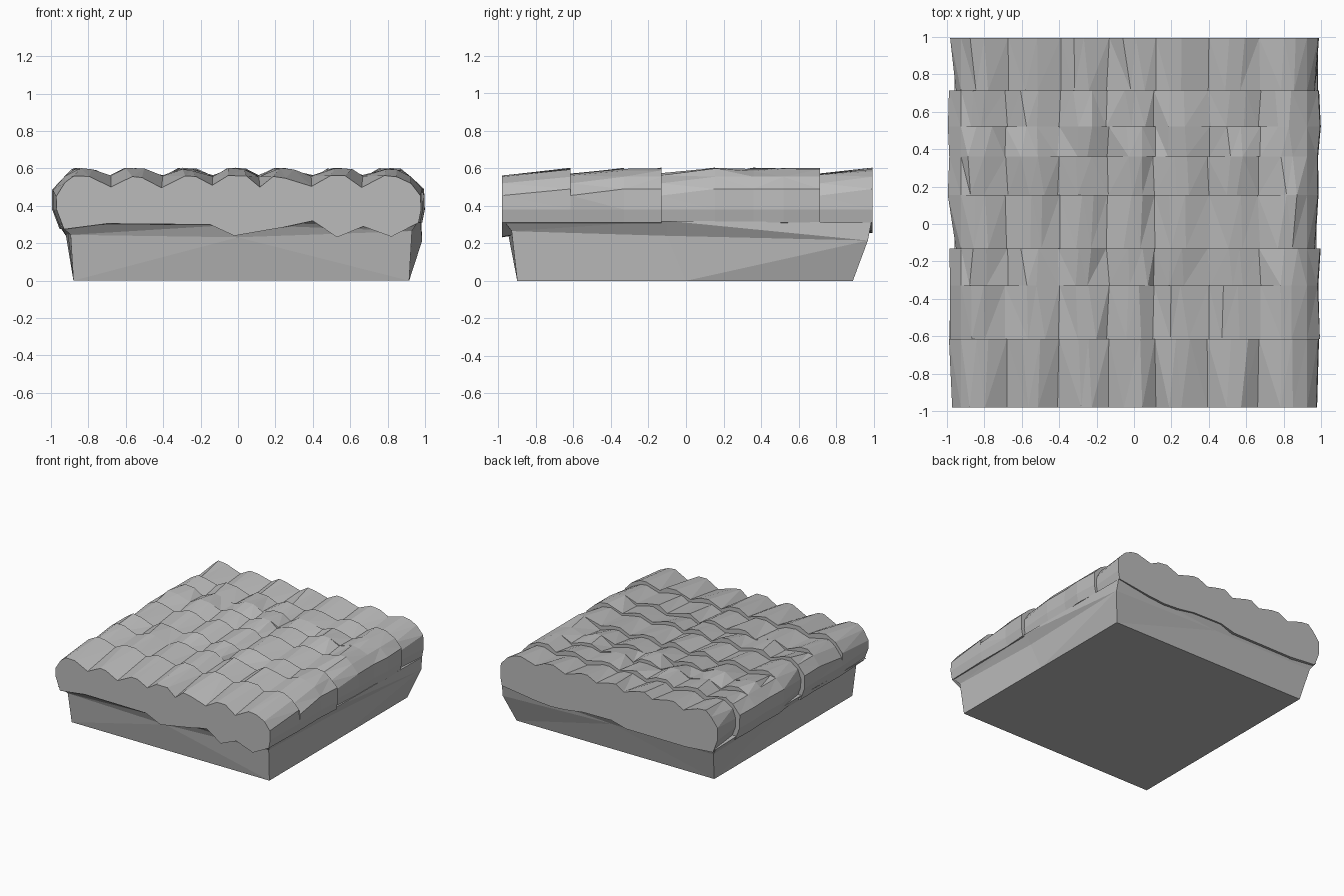
import bpy
import bmesh
import random

if "Cube" in bpy.data.objects:
    bpy.data.objects.remove(bpy.data.objects["Cube"])

random.seed(7)

stone = bpy.data.materials.new("stone grey")
stone.diffuse_color = (0.5, 0.5, 0.5, 1)
stone.use_nodes = True
stone.node_tree.nodes["Principled BSDF"].inputs["Base Color"].default_value = stone.diffuse_color


def loft(name, rings):
    """Skin closed rings of equal length and cap both ends."""
    bm = bmesh.new()
    loops = [[bm.verts.new(p) for p in ring] for ring in rings]
    n = len(loops[0])
    for a, b in zip(loops, loops[1:]):
        for i in range(n):
            j = (i + 1) % n
            bm.faces.new((a[i], a[j], b[j], b[i]))
    bm.faces.new(loops[0])
    bm.faces.new(loops[-1])
    bmesh.ops.remove_doubles(bm, verts=bm.verts, dist=0.0002)
    bmesh.ops.triangulate(bm, faces=[f for f in bm.faces])
    bmesh.ops.recalc_face_normals(bm, faces=bm.faces)
    mesh = bpy.data.meshes.new(name)
    bm.to_mesh(mesh)
    bm.free()
    mesh.materials.append(stone)
    obj = bpy.data.objects.new(name, mesh)
    bpy.context.collection.objects.link(obj)
    return obj


# Ridge columns run along y, cut into courses by small steps
VALLEYS = [-0.68, -0.40, -0.14, 0.11, 0.40, 0.67]
PEAKS = [-0.82, -0.54, -0.27, 0.0, 0.24, 0.54, 0.82]
COURSES = [-0.98, -0.615, -0.33, -0.13, 0.155, 0.36, 0.52, 0.715, 0.995]
# Columns that step at the partial course lines
PARTIAL = {-0.33: (0, 2, 3, 4, 5), 0.155: (0, 1, 2, 3, 4, 5),
           0.36: (2, 4), 0.52: (0, 3, 5)}
WIDE_STEPS = (-0.13, 0.715)

# Lower edge of the slab at the front and elsewhere
FRONT_EDGE = [(0.82, 0.235), (0.67, 0.29), (0.53, 0.232), (0.40, 0.32),
              (0.24, 0.285), (-0.02, 0.24), (-0.15, 0.30), (-0.70, 0.305)]


def section(y, start):
    """One x-z outline of the slab, before (end) or after (start) a step."""
    first = y == COURSES[0]
    last = y == COURSES[-1]
    full = y not in PARTIAL
    stepped = [start and (full or c in PARTIAL[y]) for c in range(7)]

    # side bulge: each course begins narrow and ends wide
    narrow = start and (y in WIDE_STEPS)
    wl = 0.95 if narrow else (0.97 if first else 0.99 + random.uniform(-0.01, 0.006))
    wr = 0.965 if narrow else (0.975 if first else 0.99 + random.uniform(-0.01, 0.008))
    edge_drop = 0.035 if start and full else 0.0
    pts = [(-wl + 0.04, 0.275), (-wl, 0.38), (-wl - 0.002, 0.485 - edge_drop),
           (-0.925, 0.56 - edge_drop)]

    # scalloped top
    for c, px in enumerate(PEAKS):
        z = 0.562 if first else (0.572 if stepped[c] else 0.601)
        z += random.uniform(-0.006, 0.003)
        x = px + random.uniform(-0.025, 0.025)
        half = random.uniform(0.025, 0.05)
        pts += [(x - half, z), (x + half, z - random.uniform(0, 0.012))]
        if c < 6:
            low = 0.503 if first else (0.532 if stepped[c] else 0.556)
            pts.append((VALLEYS[c] + random.uniform(-0.01, 0.01),
                        low + random.uniform(-0.008, 0.008)))

    # right side and lower edge
    pts += [(0.925, 0.555 - edge_drop), (wr, 0.49 - edge_drop), (wr + 0.004, 0.38),
            (wr - 0.01, 0.31)]
    for x, z in FRONT_EDGE:
        if last:
            z = 0.28 + random.uniform(-0.03, 0.03)
        elif not first:
            z = 0.30
        pts.append((x, z))
    return [(x, y, z) for x, z in pts]


rings = []
for y in COURSES:
    if y != COURSES[0]:
        rings.append(section(y, False))
    if y != COURSES[-1]:
        # keep the step face very slightly sloped
        after = section(y, True)
        if y in PARTIAL and rings:
            before = rings[-1]
            for c in range(7):
                if c not in PARTIAL[y]:
                    k = 4 + 3 * c
                    after[k:k + 2] = before[k:k + 2]
            after[:4] = before[:4]
            after[25:] = before[25:]
        elif rings and y not in WIDE_STEPS:
            for k in (0, 1, 25 + 1, 25 + 2):
                after[k] = rings[-1][k]
        rings.append(after)
loft("ridged_slab", rings)

# Base flares outward, then turns out under the slab's overhang
foot = [(-0.88, -0.90, 0), (0.0, -0.90, 0), (0.915, -0.90, 0),
        (0.915, 0.0, 0), (0.915, 0.89, 0),
        (0.0, 0.89, 0), (-0.88, 0.89, 0), (-0.88, 0.0, 0)]
ledge = [(-0.895, -0.93, 0.245), (0.0, -0.945, 0.232), (0.93, -0.93, 0.265),
         (0.93, -0.10, 0.24), (0.985, 0.97, 0.215),
         (0.0, 0.955, 0.24), (-0.92, 0.96, 0.24), (-0.91, 0.0, 0.25)]
lip = [(-0.955, -0.972, 0.30), (0.0, -0.972, 0.30), (0.965, -0.972, 0.32),
       (0.975, -0.10, 0.32), (0.98, 0.988, 0.31),
       (0.0, 0.985, 0.30), (-0.96, 0.985, 0.30), (-0.96, 0.0, 0.32)]
loft("flared_base", [foot, ledge, lip])
